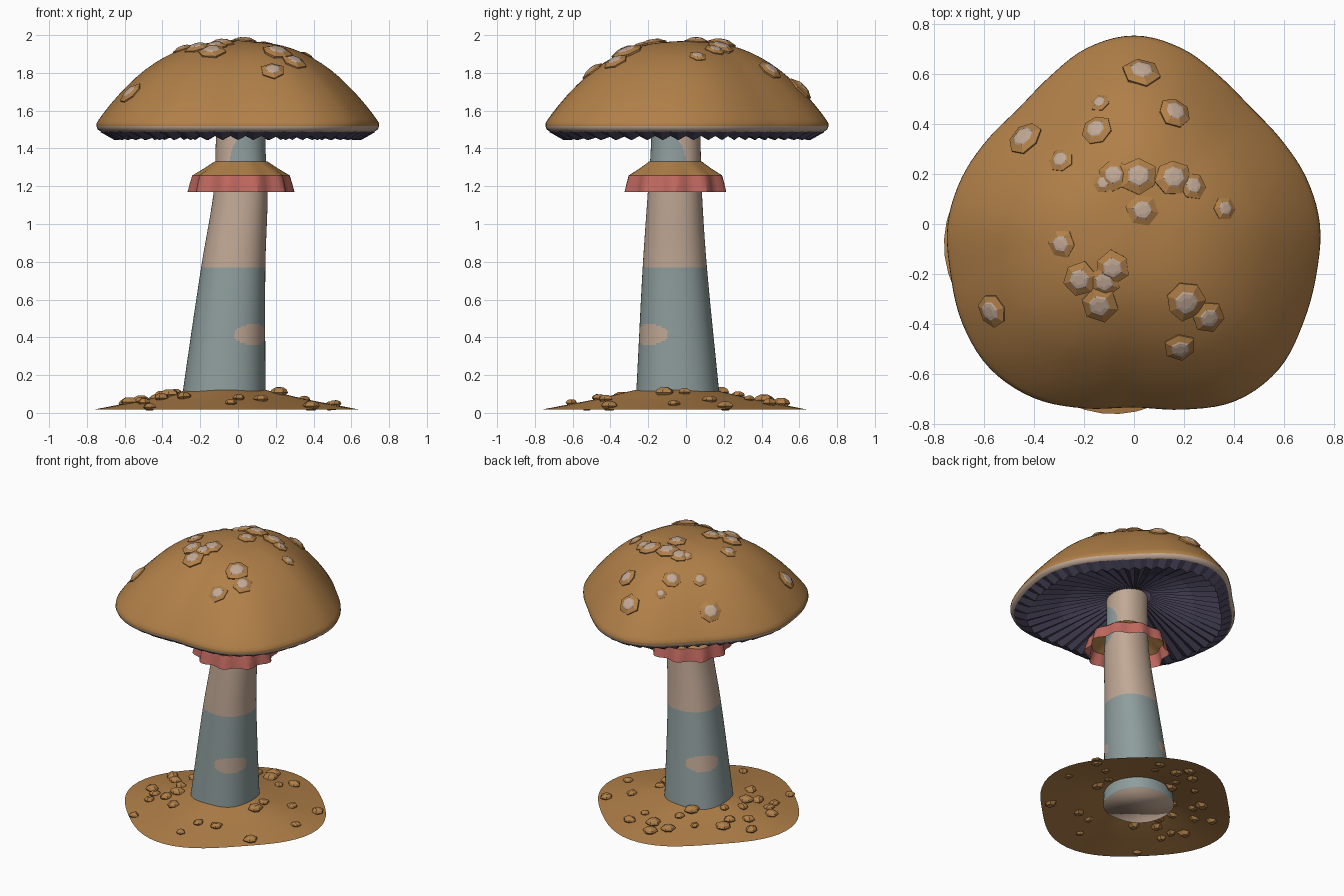
import bpy, math, random
from mathutils import Vector, Matrix

if "Cube" in bpy.data.objects:
    bpy.data.objects.remove(bpy.data.objects["Cube"])

random.seed(4)
TAU = 2 * math.pi

def mat(name, rgb):
    m = bpy.data.materials.new(name)
    m.diffuse_color = (*rgb, 1)
    m.use_nodes = True
    m.node_tree.nodes["Principled BSDF"].inputs["Base Color"].default_value = m.diffuse_color
    return m

BROWN = mat("ochre_brown", (0.44, 0.215, 0.065))
BEIGE = mat("pale_beige", (0.53, 0.39, 0.30))
BLUE = mat("blue_grey", (0.27, 0.34, 0.335))
PINK = mat("dusty_pink", (0.53, 0.14, 0.115))
PURPLE = mat("dark_purple", (0.085, 0.073, 0.13))

def make(name, verts, faces, mats, rule=None, smooth=None):
    """Mesh object; rule(face centre) gives the material slot."""
    me = bpy.data.meshes.new(name)
    me.from_pydata([tuple(v) for v in verts], [], faces)
    for m in mats:
        me.materials.append(m)
    if rule:
        for p in me.polygons:
            p.material_index = rule(p.center)
    if smooth:
        me.shade_smooth()
        me.set_sharp_from_angle(angle=math.radians(smooth))
    ob = bpy.data.objects.new(name, me)
    bpy.context.collection.objects.link(ob)
    return ob

def loft(rings, cap_first=False, cap_last=False):
    """Skin a stack of rings, each running anticlockwise, first ring lowest."""
    n = len(rings[0])
    verts = [v for r in rings for v in r]
    faces = []
    for k in range(len(rings) - 1):
        for i in range(n):
            j = (i + 1) % n
            faces.append((k*n + i, k*n + j, (k+1)*n + j, (k+1)*n + i))
    if cap_first:
        faces.append(tuple(reversed(range(n))))
    if cap_last:
        faces.append(tuple(range((len(rings)-1)*n, len(rings)*n)))
    return verts, faces

def interp(table, x):
    """Smooth interpolation through (x, value) pairs."""
    for k in range(len(table) - 1):
        if x <= table[k+1][0] or k == len(table) - 2:
            (x0, y0), (x1, y1) = table[k], table[k+1]
            xm, ym = table[max(k-1, 0)]
            xp, yp = table[min(k+2, len(table)-1)]
            m0, m1 = (y1-ym)/(x1-xm), (yp-y0)/(xp-x0)
            h = x1 - x0
            s = (x - x0) / h
            return ((2*s**3-3*s*s+1)*y0 + (s**3-2*s*s+s)*h*m0
                    + (3*s*s-2*s**3)*y1 + (s**3-s*s)*h*m1)

# cap outline: radius every 15 degrees from +x
RADII = [.745, .715, .68, .662, .685, .73, .755, .73, .68, .655, .678, .715,
         .747, .762, .795, .818, .805, .765, .735, .77, .818, .822, .785, .758]
OUTLINE = [(k, RADII[k % 24]) for k in range(-2, 27)]
DOME = [(0, 1.967), (.25, 1.95), (.45, 1.905), (.66, 1.81), (.84, 1.682),
        (.95, 1.583), (1, 1.53)]

def cap_radius(a):
    return interp(OUTLINE, (a % TAU) / math.radians(15))

def cap_ring(t, z, n=120):
    return [(t*cap_radius(TAU*i/n)*math.cos(TAU*i/n),
             t*cap_radius(TAU*i/n)*math.sin(TAU*i/n), z) for i in range(n)]

# cap: beige lip below, brown dome above
prof = [(.9, 1.482), (.965, 1.488), (.99, 1.5), (1, 1.518), (.998, 1.535)]
prof += [(t, interp(DOME, t) + .004) for t in
         (.98, .95, .9, .84, .78, .72, .66, .59, .52, .45, .38, .31, .25, .18, .11, .05, .01)]
v, f = loft([cap_ring(t, z) for t, z in prof], cap_last=True)
make("cap", v, f, [BROWN, BEIGE], lambda c: 1 if c.z < 1.522 else 0, 50)

# gills: radial pleats under the cap, rising towards the stem
rings = []
for t, z, d in ((.1, 1.59, .003), (.3, 1.56, .012), (.6, 1.515, .02), (.87, 1.466, .022), (.97, 1.49, .004)):
    rings.append([(x, y, z - (d if i % 2 else 0))
                  for i, (x, y, _) in enumerate(cap_ring(t, z, 100))])
v, f = loft(rings)
make("gills", v, [tuple(reversed(q)) for q in f], [PURPLE])

# warts: small faceted bumps set on the dome (x, y, radius)
WARTS = [(.03, .605, .075), (-.135, .485, .04), (-.15, .375, .06), (.16, .445, .064),
         (-.435, .34, .072), (-.29, .255, .05), (-.08, .195, .06), (-.12, .165, .04),
         (.02, .19, .075), (.155, .185, .07), (.235, .15, .055), (.36, .06, .046),
         (.035, .055, .066), (-.29, -.08, .055), (-.085, -.175, .068), (-.215, -.22, .07),
         (-.12, -.23, .06), (-.14, -.32, .072), (-.565, -.345, .065), (.205, -.31, .075),
         (.295, -.37, .065), (.185, -.49, .062)]

def cap_point(x, y):
    t = math.hypot(x, y) / cap_radius(math.atan2(y, x))
    return Vector((x, y, interp(DOME, t)))

for k, (x, y, r) in enumerate(WARTS):
    e = .02
    nrm = (cap_point(x+e, y) - cap_point(x-e, y)).cross(cap_point(x, y+e) - cap_point(x, y-e)).normalized()
    M = Matrix.Translation(cap_point(x, y)) @ nrm.to_track_quat('Z', 'Y').to_matrix().to_4x4()
    n, ph = random.choice((6, 7)), random.random() * TAU
    jit = [random.uniform(.97, 1.13) for _ in range(n)]
    rings = [[M @ Vector((s*r*jit[i]*math.cos(ph+TAU*i/n), s*r*jit[i]*math.sin(ph+TAU*i/n), h*r))
              for i in range(n)]
             for s, h in ((.95, -.25), (1, .12), (.6, .3), (.52, .36), (.3, .4))]
    v, f = loft(rings, True, True)
    ob = make("wart_%02d" % k, v, f, [BROWN, BEIGE])
    for p in ob.data.polygons:
        p.material_index = 1 if p.index >= 2*n and p.index != 4*n else 0

# stem: leaning taper with painted zones
CX = [(0, -.083), (.1, -.08), (.77, -.03), (1.17, .01), (1.4, .01), (1.64, .01)]
CY = [(0, -.05), (.1, -.05), (.77, -.064), (1.17, -.063), (1.4, -.058), (1.64, -.058)]
SR = [(0, .228), (.1, .22), (.77, .17), (1.17, .143), (1.4, .132), (1.64, .13)]
N = 120
def bulge(a):
    return 1.02 - .02*math.cos(4*a) + .04*math.cos(a - math.pi/4)

rings = []
for k in range(162):
    z = .03 + .01 * k
    r, cx, cy = interp(SR, z), interp(CX, z), interp(CY, z)
    rings.append([(cx + r*bulge(TAU*i/N)*math.cos(TAU*i/N),
                   cy + r*bulge(TAU*i/N)*math.sin(TAU*i/N), z) for i in range(N)])

def stem_rule(c):
    if c.z < .032:
        return 0
    a = math.atan2(c.y - interp(CY, c.z), c.x - interp(CX, c.z))
    def spot(deg, z, half, hz):
        d = (math.degrees(a) - deg + 180) % 360 - 180
        return (d/half)**2 + ((c.z - z)/hz)**2 < 1
    if c.z < .77 + .004*math.sin(5*a):
        return 0 if spot(-45, .415, 34, .057) or spot(135, .415, 34, .057) else 1
    return 1 if spot(-45, 1.34, 68, .16) else 0

v, f = loft(rings, True, True)
make("stem", v, f, [BEIGE, BLUE], stem_rule, 180)

# ring: ruffled skirt, brown above and pink hem
rings = []
for z, r, w in ((1.17, .267, .016), (1.215, .258, .013), (1.257, .248, .01), (1.295, .19, .004), (1.332, .138, 0)):
    rings.append([(.016 + (r + w*math.cos(10*TAU*i/60))*math.cos(TAU*i/60),
                   -.056 + (r + w*math.cos(10*TAU*i/60))*math.sin(TAU*i/60), z) for i in range(60)])
v, f = loft(rings)
make("ring", v, f, [BROWN, PINK], lambda c: 1 if c.z < 1.257 else 0, 30)

# ground: thin open mound with a rounded-square edge
GX, GY = -.06, -.06
SOIL = [(.25, .128), (.4, .105), (.6, .072), (.8, .045), (1, .018)]

def soil_radius(a):
    return .668 + .033*math.cos(4*a) + .018*math.sin(2*a)

v, f = loft([[(GX + t*soil_radius(TAU*i/64)*math.cos(TAU*i/64),
               GY + t*soil_radius(TAU*i/64)*math.sin(TAU*i/64), interp(SOIL, t)) for i in range(64)]
             for t in (1, .9, .8, .7, .6, .5, .4, .32, .25)])
make("ground_mound", v, f, [BROWN], smooth=40)

# pebbles scattered on the mound, placed along the diagonals
PEBBLES = [(-.27, .37), (-.14, .37), (-.44, .2), (-.49, .13), (-.38, .11), (-.62, -.04),
           (-.37, -.4), (-.13, -.39), (.07, -.56), (.16, -.24), (.23, -.16), (.42, -.16),
           (.58, -.2), (.28, .41), (.36, .31), (.4, .4), (.5, .21), (.39, .17), (.4, -.41),
           (.18, .29), (.09, .25), (.1, .41), (-.09, .44), (-.27, .49), (-.13, .25),
           (-.26, .23), (-.3, .13), (-.44, .29), (-.36, -.04), (-.24, -.33)]
for k, (u, w) in enumerate(PEBBLES):
    x, y = (u - w) / math.sqrt(2), (u + w) / math.sqrt(2)
    t = min(1, math.hypot(x, y) / soil_radius(math.atan2(y, x)))
    z = interp(SOIL, max(t, .25)) + .004
    r, n, ph = random.uniform(.03, .052), 6, random.random() * TAU
    jit = [random.uniform(.8, 1.15) for _ in range(n)]
    rings = [[(GX + x + s*r*jit[i]*math.cos(ph+TAU*i/n), GY + y + s*r*jit[i]*math.sin(ph+TAU*i/n),
               max(0, z + h*r + .05*r*jit[i])) for i in range(n)]
             for s, h in ((.5, -.5), (1, 0), (.85, .3), (.4, .55))]
    v, f = loft(rings, True, True)
    make("pebble_%02d" % k, v, f, [BROWN])
